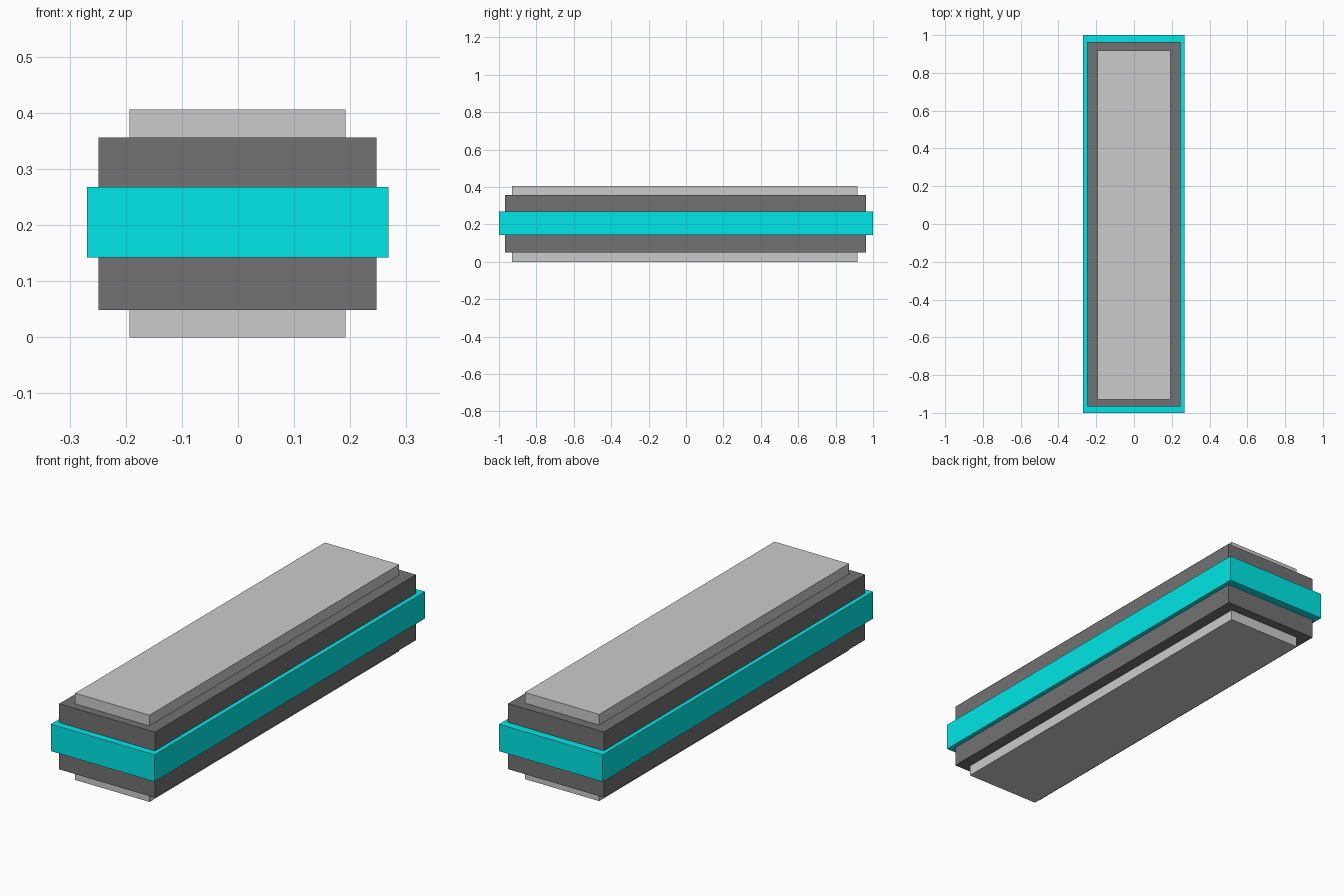
import bpy

if "Cube" in bpy.data.objects:
    bpy.data.objects.remove(bpy.data.objects["Cube"])


def material(name, color):
    mat = bpy.data.materials.new(name)
    mat.diffuse_color = color
    mat.use_nodes = True
    mat.node_tree.nodes["Principled BSDF"].inputs["Base Color"].default_value = mat.diffuse_color
    return mat


def block(name, x, y, z, mat=None):
    """Box spanning the given (min, max) ranges."""
    spans = (x, y, z)
    bpy.ops.mesh.primitive_cube_add(size=1, location=[(a + b) / 2 for a, b in spans])
    obj = bpy.context.object
    obj.name = name
    obj.scale = [b - a for a, b in spans]
    bpy.ops.object.transform_apply(location=False, rotation=False, scale=True)
    if mat:
        obj.data.materials.append(mat)
    return obj


cyan = material("cyan", (0.0, 0.8, 0.8, 1))
dark = material("dark_grey", (0.17, 0.17, 0.17, 1))

# Light core, showing as the top and bottom plates
block("inner_core", (-0.193, 0.192), (-0.929, 0.918), (0.0, 0.406))
# Dark casing around the core
block("casing", (-0.249, 0.247), (-0.967, 0.963), (0.049, 0.356), dark)
# Cyan band around the middle
block("glow_band", (-0.269, 0.268), (-1.0, 1.0), (0.142, 0.268), cyan)
